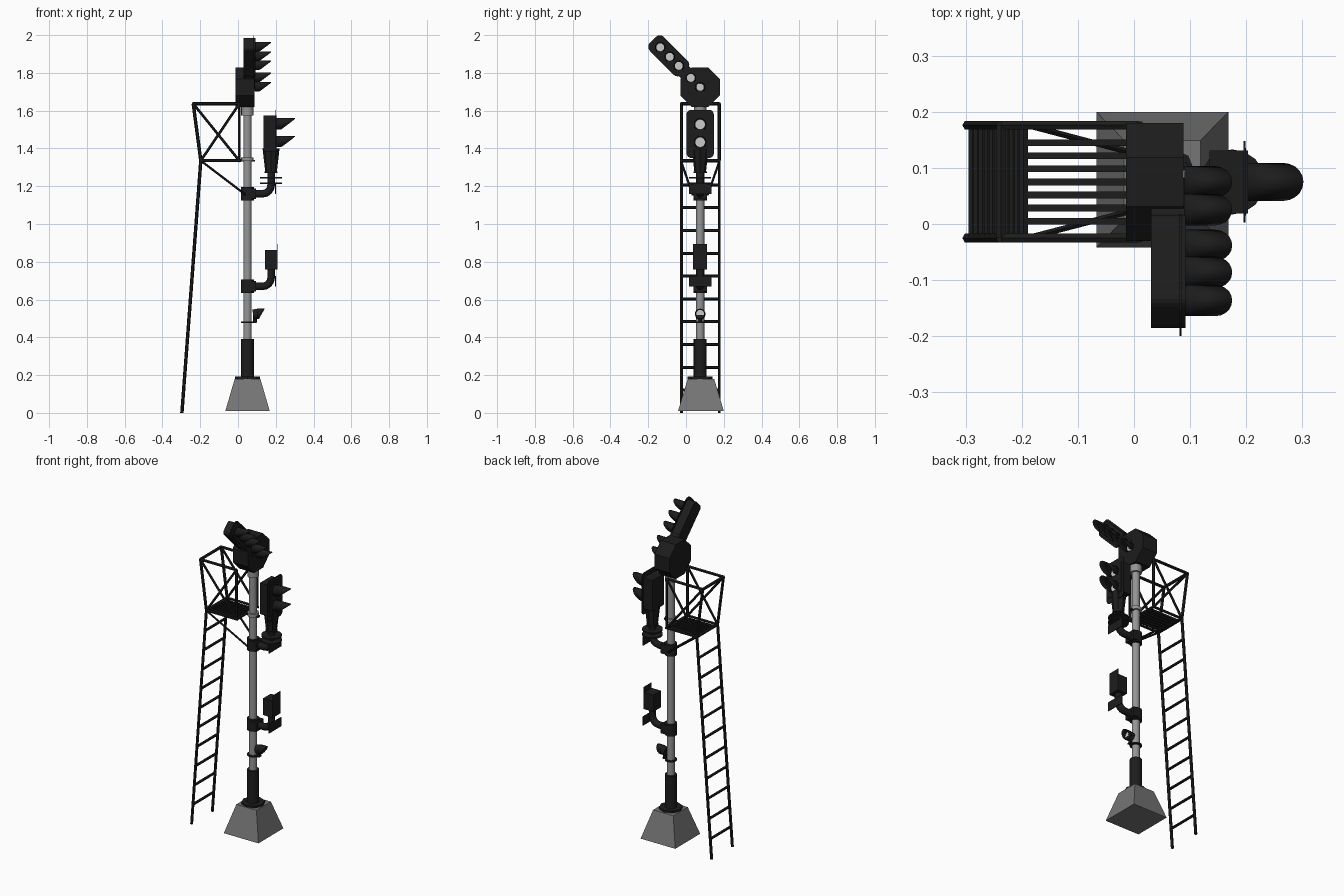
import bpy, bmesh, math
from mathutils import Vector

if "Cube" in bpy.data.objects:
    bpy.data.objects.remove(bpy.data.objects["Cube"])

MX, MY = 0.05, 0.075   # mast axis


def material(name, v):
    m = bpy.data.materials.new(name)
    m.diffuse_color = (v, v, v, 1)
    m.use_nodes = True
    m.node_tree.nodes["Principled BSDF"].inputs["Base Color"].default_value = m.diffuse_color
    return m


BLACK, CONCRETE = material("black", 0.012), material("concrete", 0.18)
STEEL, LENS = material("steel", 0.3), material("lens", 0.6)


def finish(name, bm, mat, smooth=False):
    bmesh.ops.recalc_face_normals(bm, faces=bm.faces)
    me = bpy.data.meshes.new(name)
    bm.to_mesh(me)
    bm.free()
    me.materials.append(mat)
    ob = bpy.data.objects.new(name, me)
    bpy.context.collection.objects.link(ob)
    if smooth:
        bpy.ops.object.select_all(action='DESELECT')
        ob.select_set(True)
        bpy.context.view_layer.objects.active = ob
        bpy.ops.object.shade_smooth_by_angle()
    return ob


def rod(name, a, b, r, mat=BLACK, n=6, r2=None):
    a, b = Vector(a), Vector(b)
    bm = bmesh.new()
    bmesh.ops.create_cone(bm, cap_ends=True, segments=n, radius1=r,
                          radius2=r if r2 is None else r2, depth=(b - a).length)
    rot = (b - a).to_track_quat('Z', 'Y').to_matrix().to_4x4()
    bmesh.ops.transform(bm, matrix=rot, verts=bm.verts)
    bmesh.ops.translate(bm, vec=(a + b) / 2, verts=bm.verts)
    return finish(name, bm, mat, n >= 12)


def box(name, x, y, z, mat=BLACK, top=1.0):
    bm = bmesh.new()
    bmesh.ops.create_cube(bm, size=1)
    for v in bm.verts:
        k = top if v.co.z > 0 else 1
        v.co = [(p[0] + p[1]) / 2 + c * s * (p[1] - p[0])
                for p, c, s in zip((x, y, z), v.co, (k, k, 1))]
    return finish(name, bm, mat)


def prism(name, pts, x0, x1, mat=BLACK):
    """Extrude a (y, z) outline along x."""
    bm = bmesh.new()
    f = bm.faces.new([bm.verts.new((x0, y, z)) for y, z in pts])
    ex = bmesh.ops.extrude_face_region(bm, geom=[f])
    bmesh.ops.translate(bm, vec=(x1 - x0, 0, 0),
                        verts=[v for v in ex["geom"] if isinstance(v, bmesh.types.BMVert)])
    return finish(name, bm, mat)


def rounded(cy, cz, w, h, r, angle=0):
    pts = []
    for q, (sy, sz) in enumerate([(1, 1), (-1, 1), (-1, -1), (1, -1)]):
        for k in range(5):
            t = (q + k / 4) * math.pi / 2
            y = sy * (w / 2 - r) + r * math.cos(t)
            z = sz * (h / 2 - r) + r * math.sin(t)
            pts.append((cy + y * math.cos(angle) - z * math.sin(angle),
                        cz + y * math.sin(angle) + z * math.cos(angle)))
    return pts


def lamp(name, x, y, z, length, r):
    """Lens disc under a cowl that is longest at the top."""
    rod(name + "_lens", (x - 0.01, y, z), (x + 0.006, y, z), r * 0.75, LENS, 16)
    bm = bmesh.new()
    rows = []
    for k in range(17):
        t = math.radians(-50 + 280 * k / 16)
        reach = length * (0.12 + 0.88 * ((1 + math.sin(t)) / 2) ** 0.8)
        yy, zz = y + r * math.cos(t), z + r * math.sin(t)
        rows.append((bm.verts.new((x, yy, zz)), bm.verts.new((x + reach, yy, zz))))
    for a, b in zip(rows, rows[1:]):
        bm.faces.new((a[0], a[1], b[1], b[0]))
    ob = finish(name + "_hood", bm, BLACK, True)
    ob.modifiers.new("thickness", 'SOLIDIFY').thickness = 0.004


def elbow(name, z, top):
    """Mast clamp plus a pipe bending outwards then up."""
    rod(name + "_clamp", (MX, MY, z - 0.035), (MX, MY, z + 0.035), 0.035, BLACK, 16)
    box(name + "_clamp_lug", (MX, MX + 0.045), (MY - 0.035, MY + 0.035), (z - 0.028, z + 0.028))
    cu = bpy.data.curves.new(name + "_pipe", 'CURVE')
    cu.dimensions = '3D'
    cu.bevel_depth, cu.bevel_resolution, cu.use_fill_caps = 0.021, 3, True
    sp = cu.splines.new('POLY')
    pts = [(MX, z), (0.13, z)] + [(0.13 + 0.045 * math.sin(t), z + 0.045 - 0.045 * math.cos(t))
                                  for t in (0.4, 0.8, 1.2, math.pi / 2)] + [(0.175, top)]
    sp.points.add(len(pts) - 1)
    for p, (px, pz) in zip(sp.points, pts):
        p.co = (px, MY, pz, 1)
    cu.materials.append(BLACK)
    ob = bpy.data.objects.new(name + "_pipe", cu)
    bpy.context.collection.objects.link(ob)
    # number plate in front of the bend
    box(name + "_plate", (0.196, 0.2), (MY - 0.06, MY + 0.06), (z + 0.0, z + 0.055))


# Foundation and mast
box("foundation", (-0.067, 0.168), (-0.042, 0.2), (0.01, 0.18), CONCRETE, 0.58)
rod("base_flange", (MX, MY, 0.18), (MX, MY, 0.192), 0.066, n=8)
rod("base_sleeve", (MX, MY, 0.19), (MX, MY, 0.39), 0.034, n=16)
rod("mast", (MX, MY, 0.38), (MX, MY, 1.65), 0.022, STEEL, 20)
for i, (z, h) in enumerate([(1.6, 0.025), (1.343, 0.01)]):
    rod(f"mast_collar_{i}", (MX, MY, z - h), (MX, MY, z + h), 0.033, STEEL, 16)

# Route indicator: octagonal case with a diagonal arm
CZ, R = 1.724, 0.105 / math.cos(math.pi / 8)
octagon = [(MY + R * math.cos((k + .5) * math.pi / 4), CZ + R * math.sin((k + .5) * math.pi / 4))
           for k in range(8)]
prism("indicator_case", octagon, -0.014, 0.088)


def along(s):
    return MY - s * 0.707, CZ + s * 0.707


prism("arm_neck", rounded(*along(0.08), 0.075, 0.12, 0.01, math.pi / 4), 0.03, 0.09)
prism("arm_body", rounded(*along(0.225), 0.085, 0.225, 0.02, math.pi / 4), 0.03, 0.092)
prism("arm_backplate", rounded(*along(0.235), 0.105, 0.24, 0.032, math.pi / 4), 0.081, 0.085)
for i, s in enumerate([0, 0.07, 0.16, 0.228, 0.299]):
    lamp(f"arm_lamp_{i}", 0.09, *along(s), 0.085, 0.028)

# Two-lamp signal head on its bracket
elbow("upper_bracket", 1.16, 1.3)
for i, (z, r) in enumerate([(1.215, 0.058), (1.245, 0.058), (1.275, 0.035)]):
    rod(f"swivel_disc_{i}", (0.175, MY, z - 0.004), (0.175, MY, z + 0.004), r, n=16)
rod("signal_neck", (0.175, MY, 1.27), (0.175, MY, 1.4), 0.03, n=8, r2=0.045)
box("signal_case", (0.135, 0.203), (MY - 0.056, MY + 0.056), (1.385, 1.575))
prism("signal_backplate", rounded(MY, 1.477, 0.145, 0.255, 0.025), 0.195, 0.199)
for i, z in enumerate([1.527, 1.433]):
    lamp(f"signal_lamp_{i}", 0.2, MY, z, 0.102, 0.034)

# Lower bracket with equipment box
elbow("lower_bracket", 0.67, 0.77)
box("equipment_box", (0.143, 0.208), (MY - 0.037, MY + 0.037), (0.76, 0.862))
box("equipment_plate", (0.206, 0.209), (MY - 0.037, MY + 0.037), (0.76, 0.895))

# Small low lamp
rod("low_lamp_band", (MX, MY, 0.476), (MX, MY, 0.484), 0.034, n=16)
box("low_lamp_arm", (MX, 0.098), (MY - 0.012, MY + 0.012), (0.476, 0.484))
rod("low_lamp_stem", (0.09, MY, 0.478), (0.09, MY, 0.52), 0.01, n=8)
rod("low_lamp_case", (0.08, MY, 0.52), (0.108, MY, 0.525), 0.027, n=16)
lamp("low_lamp", 0.103, MY, 0.524, 0.036, 0.028)

# Access cage and ladder, mirrored either side
YS = (-0.025, 0.176)
DECK, RAIL = 1.335, 1.637
for y, side in zip(YS, ("near", "far")):
    inner_lo, inner_hi = (0.007, y, DECK), (0.007, y, RAIL)
    outer_lo, outer_hi = (-0.197, y, DECK), (-0.237, y, RAIL)
    y_in = MY + (y - MY) * 0.4
    for part, a, b, r in [
            ("inner_post", inner_lo, inner_hi, 0.008), ("outer_post", outer_lo, outer_hi, 0.009),
            ("top_rail", outer_hi, inner_hi, 0.009), ("deck_rail", outer_lo, (0.015, y, DECK), 0.008),
            ("brace_a", outer_lo, inner_hi, 0.007), ("brace_b", inner_lo, outer_hi, 0.007),
            ("under_brace", (-0.19, y, 1.33), (0.04, y_in, 1.155), 0.006),
            ("ladder_rail", (-0.297, y, 0), outer_lo, 0.009)]:
        rod(f"{part}_{side}", a, b, r)
for name, x, z in [("outer_top_bar", -0.237, RAIL), ("outer_deck_bar", -0.197, DECK),
                   ("inner_deck_bar", 0.007, DECK)]:
    rod(name, (x, YS[0], z), (x, YS[1], z), 0.009)
for i in range(7):
    y = MY + (i - 3) * 0.0233
    box(f"deck_slat_{i}", (-0.2, 0.01), (y - 0.006, y + 0.006), (DECK - 0.008, DECK + 0.004))
box("deck_mast_lug", (0.0, 0.09), (MY - 0.01, MY + 0.01), (DECK - 0.005, DECK + 0.005))
for i in range(1, 11):
    z = 0.1207 * i
    x = -0.297 + 0.1 * z / DECK
    rod(f"ladder_rung_{i}", (x, YS[0], z), (x, YS[1], z), 0.008)
